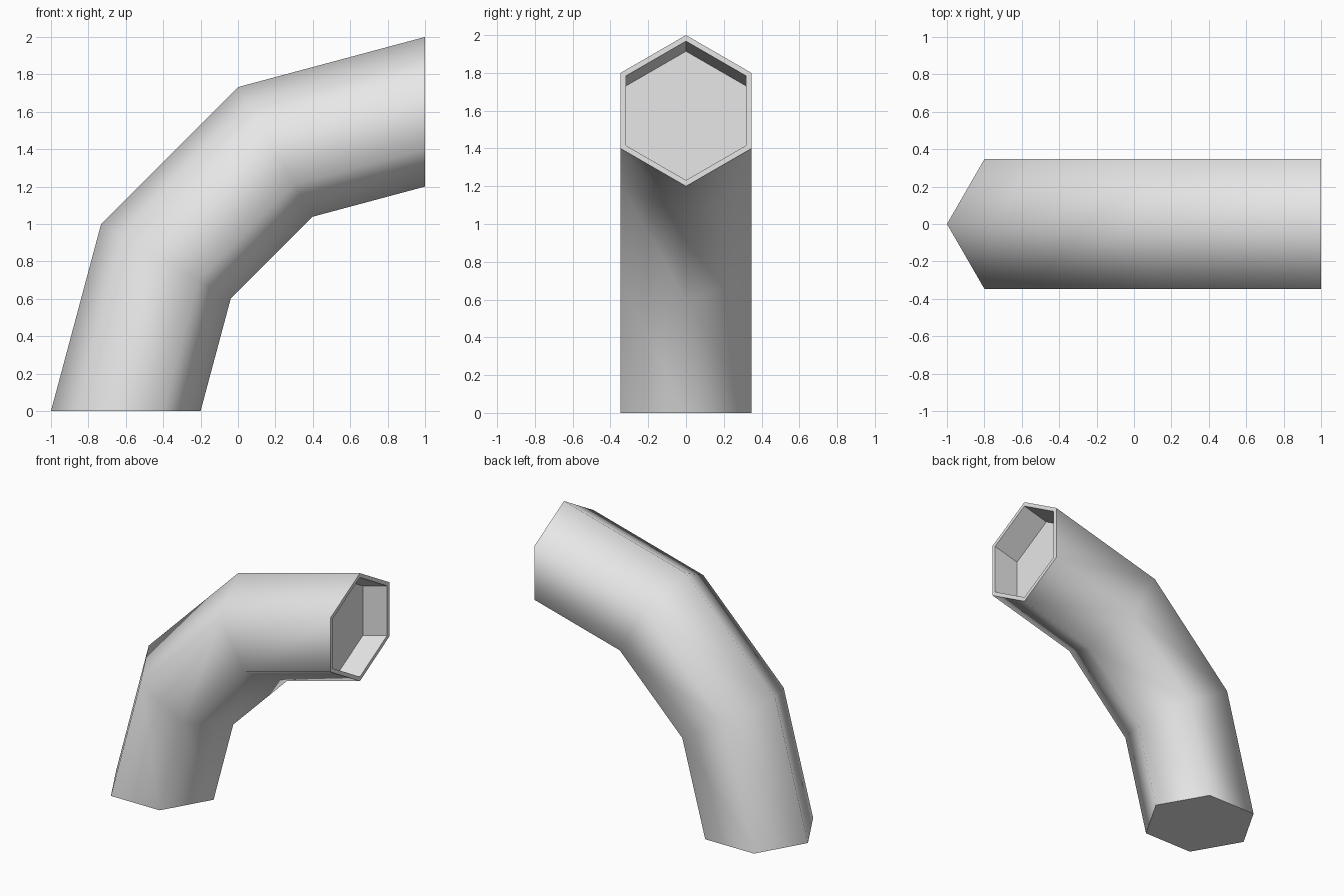
import bpy, bmesh
from math import sin, cos, radians
from mathutils import Vector

cube = bpy.data.objects.get("Cube")
if cube:
    bpy.data.objects.remove(cube, do_unlink=True)

RADIUS = 0.4
RIM_SCALE = 0.92     # inner size of the open mouth
DEPTH = 0.2          # depth of the mouth recess
SLOPE = 0.268        # rise of the last pipe section

grey = bpy.data.materials.new("light_grey")
grey.use_nodes = True
colour = (0.8, 0.8, 0.8, 1)
grey.diffuse_color = colour
grey.node_tree.nodes["Principled BSDF"].inputs["Base Color"].default_value = colour

bm = bmesh.new()


def hexagon(centre, tilt, radius=RADIUS):
    """Ring of six vertices; the pointed axis lies in the xz plane at the tilt angle."""
    axis = Vector((cos(radians(tilt)), 0, sin(radians(tilt))))
    side = Vector((0, 1, 0))
    ring = []
    for i in range(6):
        a = radians(60 * i)
        ring.append(bm.verts.new(centre + axis * radius * cos(a) + side * radius * sin(a)))
    return ring


def bridge(a, b, smooth):
    for i in range(6):
        j = (i + 1) % 6
        bm.faces.new((a[i], a[j], b[j], b[i])).smooth = smooth


# Bent pipe: outer corner of each section and the tilt of its joint plane
stations = [((-1, 0, 0), 180), ((-0.732, 0, 1), 150),
            ((0, 0, 1.732), 120), ((1, 0, 2), 90)]
rings = []
for corner, tilt in stations:
    inward = Vector((-cos(radians(tilt)), 0, -sin(radians(tilt))))
    rings.append(hexagon(Vector(corner) + inward * RADIUS, tilt))
for a, b in zip(rings, rings[1:]):
    bridge(a, b, True)

# Closed base
bm.faces.new(rings[0]).smooth = False

# Mouth: flat rim, recess walls and recess floor
mouth = Vector((1, 0, 2 - RADIUS))
lip = hexagon(mouth, 90, RADIUS * RIM_SCALE)
floor = hexagon(mouth - Vector((DEPTH, 0, DEPTH * SLOPE)), 90, RADIUS * RIM_SCALE)
bridge(rings[-1], lip, False)
bridge(lip, floor, False)
bm.faces.new(floor).smooth = False

bmesh.ops.recalc_face_normals(bm, faces=bm.faces[:])

# Hard edges wherever a flat face meets another face
for e in bm.edges:
    e.smooth = all(f.smooth for f in e.link_faces)

mesh = bpy.data.meshes.new("bent_pipe")
bm.to_mesh(mesh)
bm.free()
mesh.materials.append(grey)
bpy.context.collection.objects.link(bpy.data.objects.new("bent_pipe", mesh))
